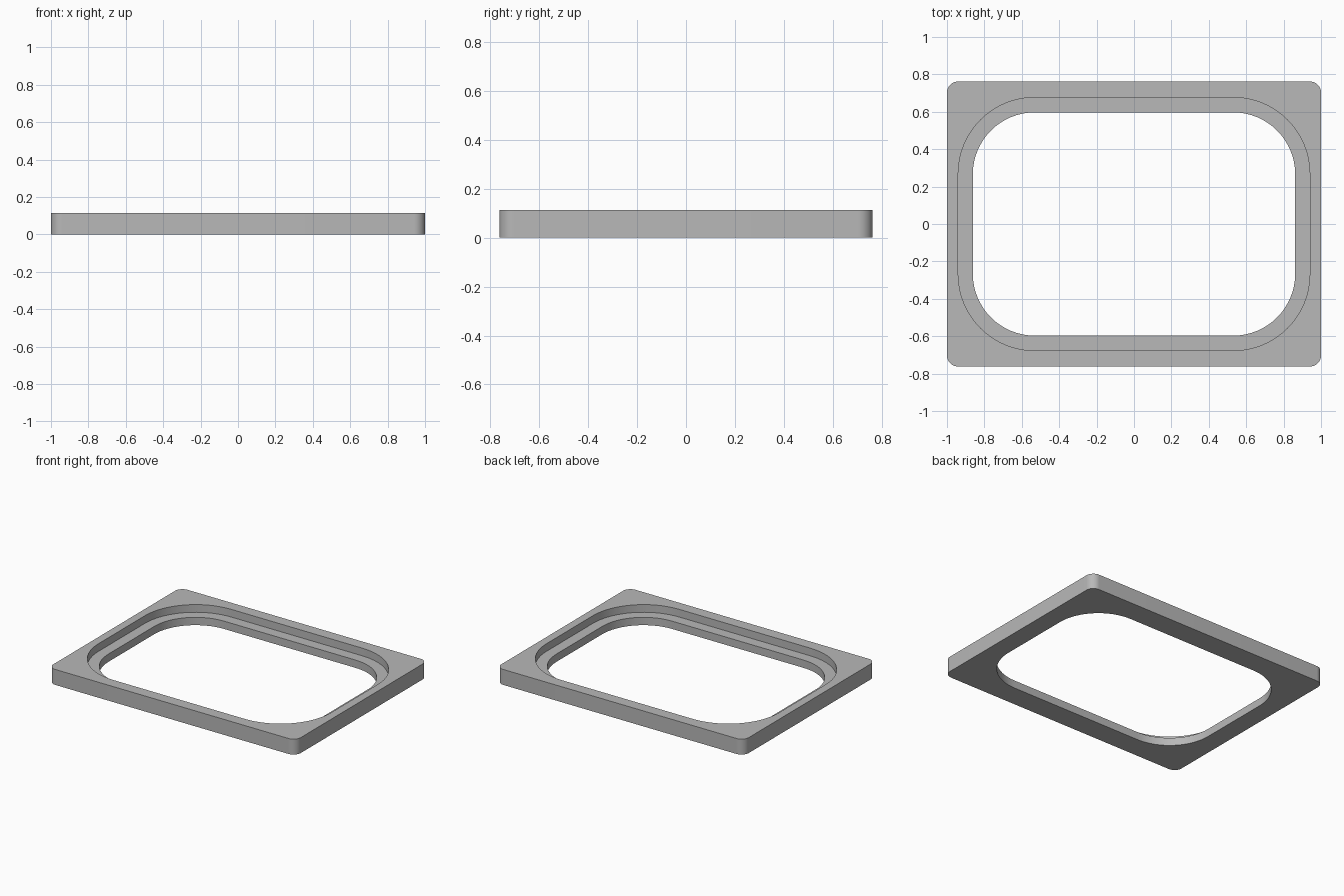
import bpy, bmesh
from math import cos, sin, pi

cube = bpy.data.objects.get("Cube")
if cube:
    bpy.data.objects.remove(cube, do_unlink=True)

HEIGHT = 0.113
LEDGE = 0.057
CORNER_STEPS = 16

grey = bpy.data.materials.new("plain grey")
grey.use_nodes = True
colour = (0.48, 0.48, 0.48, 1)
grey.diffuse_color = colour
grey.node_tree.nodes["Principled BSDF"].inputs["Base Color"].default_value = colour


def rounded_loop(bm, half_x, half_y, radius, z):
    """Ring of vertices along a rounded rectangle."""
    ring = []
    for i, (sx, sy) in enumerate([(1, 1), (-1, 1), (-1, -1), (1, -1)]):
        for k in range(CORNER_STEPS + 1):
            a = (i + k / CORNER_STEPS) * pi / 2
            ring.append(bm.verts.new((sx * (half_x - radius) + radius * cos(a),
                                      sy * (half_y - radius) + radius * sin(a), z)))
    return ring


# Outlines: half width, half depth, corner radius
outer = (1.0, 0.762, 0.06)
recess = (0.94, 0.677, 0.41)
opening = (0.862, 0.597, 0.332)

# Frame cross-section swept around, from the outer wall to the stepped opening
section = [(outer, 0), (outer, HEIGHT), (recess, HEIGHT),
           (recess, LEDGE), (opening, LEDGE), (opening, 0)]

bm = bmesh.new()
rings = [rounded_loop(bm, *outline, z) for outline, z in section]
for a, b in zip(rings, rings[1:] + rings[:1]):
    for i in range(len(a)):
        j = (i + 1) % len(a)
        bm.faces.new((a[i], a[j], b[j], b[i]))
bmesh.ops.recalc_face_normals(bm, faces=bm.faces)

mesh = bpy.data.meshes.new("stepped_frame")
bm.to_mesh(mesh)
bm.free()
mesh.materials.append(grey)
frame = bpy.data.objects.new("stepped_frame", mesh)
bpy.context.collection.objects.link(frame)

# Smooth corners, crisp rims
bpy.ops.object.select_all(action="DESELECT")
frame.select_set(True)
bpy.context.view_layer.objects.active = frame
bpy.ops.object.shade_smooth_by_angle()
